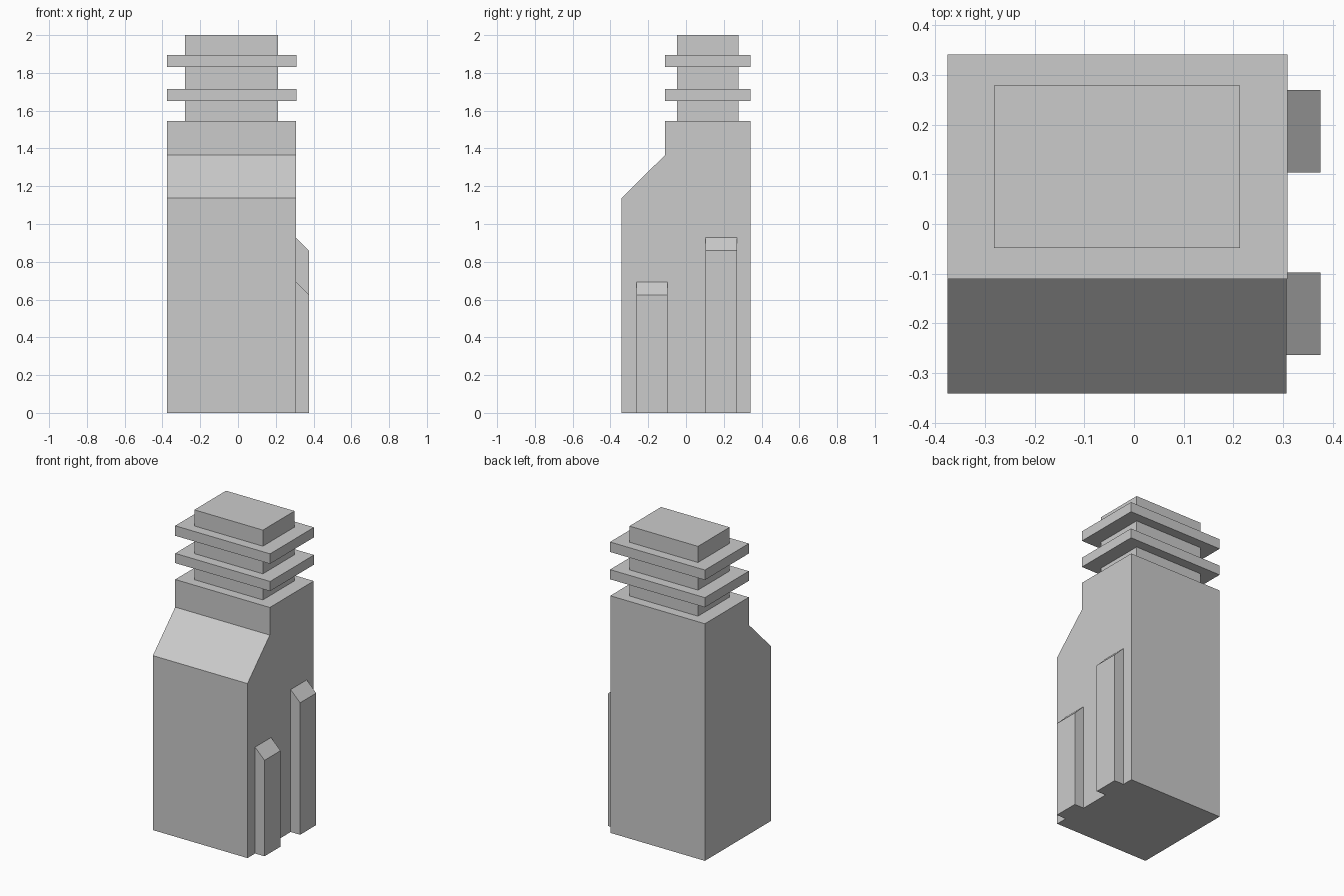
import bpy
import bmesh
from mathutils import Vector

cube = bpy.data.objects.get("Cube")
if cube:
    bpy.data.objects.remove(cube, do_unlink=True)

# Single flat colour
grey = bpy.data.materials.new("plain_grey")
grey.use_nodes = True
colour = (0.6, 0.6, 0.6, 1)
grey.diffuse_color = colour
grey.node_tree.nodes["Principled BSDF"].inputs["Base Color"].default_value = colour


def extrude_profile(name, points, offset):
    """Extrude a closed 3D outline along an offset into a solid."""
    bm = bmesh.new()
    face = bm.faces.new([bm.verts.new(p) for p in points])
    result = bmesh.ops.extrude_face_region(bm, geom=[face], use_keep_orig=True)
    moved = [v for v in result["geom"] if isinstance(v, bmesh.types.BMVert)]
    bmesh.ops.translate(bm, verts=moved, vec=Vector(offset))
    bmesh.ops.recalc_face_normals(bm, faces=bm.faces[:])
    mesh = bpy.data.meshes.new(name)
    bm.to_mesh(mesh)
    bm.free()
    mesh.materials.append(grey)
    obj = bpy.data.objects.new(name, mesh)
    bpy.context.collection.objects.link(obj)
    return obj


def slab(name, x0, x1, y0, y1, z0, z1):
    outline = [(x0, y0, z0), (x1, y0, z0), (x1, y1, z0), (x0, y1, z0)]
    return extrude_profile(name, outline, (0, 0, z1 - z0))


LEFT, RIGHT = -0.375, 0.307
FRONT, BACK, STEP = -0.341, 0.341, -0.111
ROOF = 1.545

# Tower body with sloped front shoulder
side = [(FRONT, 0), (BACK, 0), (BACK, ROOF), (STEP, ROOF), (STEP, 1.365), (FRONT, 1.137)]
extrude_profile("tower_body", [(LEFT, y, z) for y, z in side], (RIGHT - LEFT, 0, 0))

# Rooftop core: a segment below, between and above the flat ledges
for i, (z0, z1) in enumerate([(ROOF, 1.652), (1.715, 1.83), (1.895, 2.0)], 1):
    slab(f"roof_core_{i}", -0.281, 0.213, -0.048, 0.278, z0, z1)

# Overhanging ledges
for i, (z0, z1) in enumerate([(1.652, 1.715), (1.83, 1.895)], 1):
    slab(f"roof_ledge_{i}", LEFT, 0.309, STEP, BACK, z0, z1)

# Side buttresses with outward sloping caps
for name, y0, height in [("front_buttress", -0.263, 0.693), ("back_buttress", 0.104, 0.928)]:
    outline = [(RIGHT, 0), (0.375, 0), (0.375, height - 0.068), (RIGHT, height)]
    extrude_profile(name, [(x, y0, z) for x, z in outline], (0, 0.165, 0))
